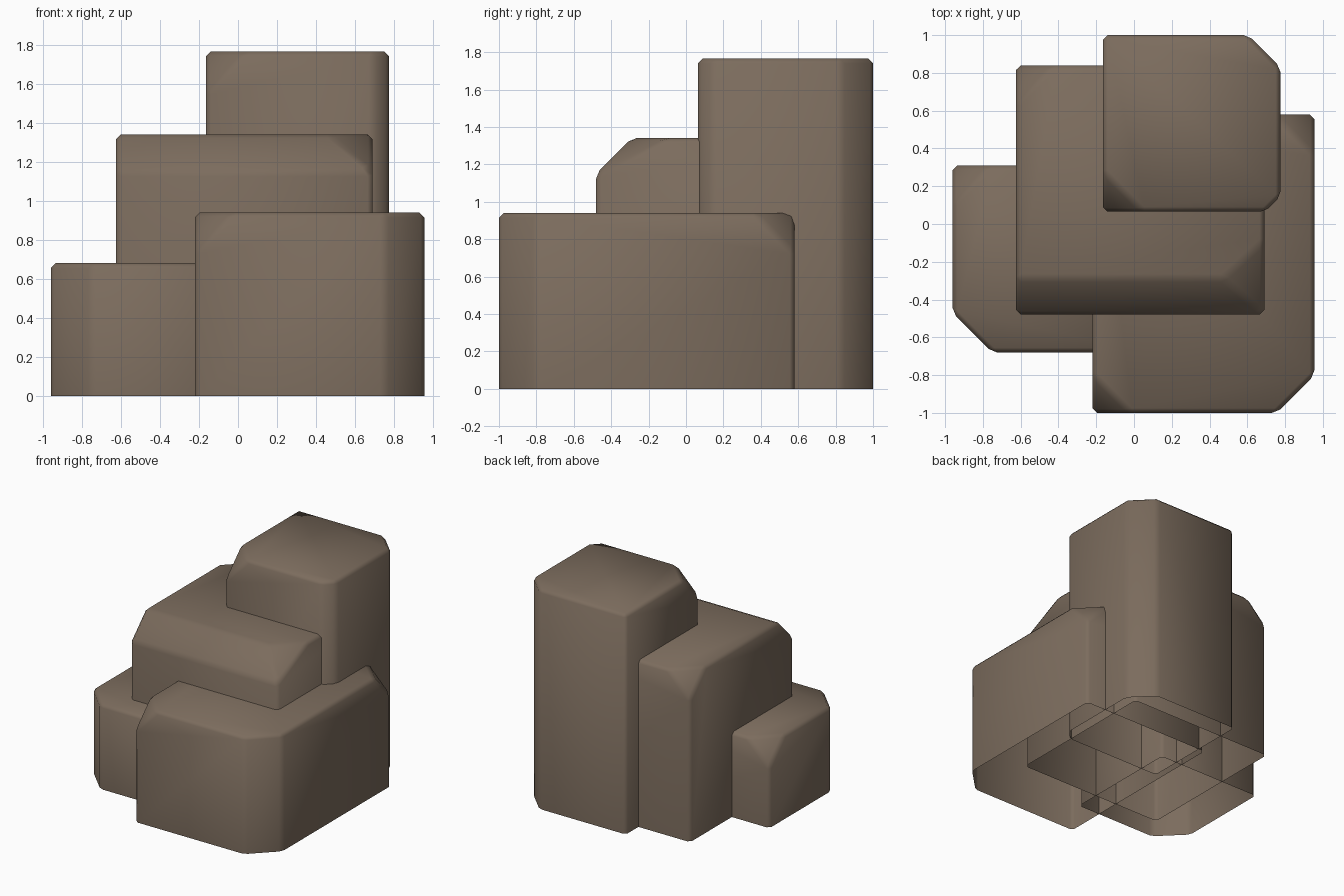
import bpy, bmesh
from mathutils import Vector

if "Cube" in bpy.data.objects:
    bpy.data.objects.remove(bpy.data.objects["Cube"])

stone = bpy.data.materials.new("brown_stone")
stone.diffuse_color = (0.2, 0.15, 0.11, 1)
stone.use_nodes = True
stone.node_tree.nodes["Principled BSDF"].inputs["Base Color"].default_value = stone.diffuse_color


def slice_off(bm, point, normal):
    """Cut away everything beyond a plane and close the cut."""
    geom = bm.verts[:] + bm.edges[:] + bm.faces[:]
    cut = bmesh.ops.bisect_plane(bm, geom=geom, dist=1e-5, plane_co=point,
                                 plane_no=normal, clear_outer=True)["geom_cut"]
    edges = [e for e in cut if isinstance(e, bmesh.types.BMEdge)]
    bmesh.ops.holes_fill(bm, edges=edges, sides=0)


def block(name, lo, hi, cuts, planes=()):
    """Box with an open bottom, sliced corners and softened edges.
    cuts: (sign x, sign y, sign z, depth); a zero sign makes an edge chamfer."""
    lo, hi = Vector(lo), Vector(hi)
    mid, size = (lo + hi) / 2, hi - lo
    bm = bmesh.new()
    bmesh.ops.create_cube(bm, size=1)
    for v in bm.verts:
        v.co = Vector(v.co[i] * size[i] + mid[i] for i in range(3))
    for sx, sy, sz, d in cuts:
        n = Vector((sx, sy, sz))
        corner = Vector(mid[i] + n[i] * size[i] / 2 for i in range(3))
        slice_off(bm, corner - n * d / n.length_squared, n)
    for point, normal in planes:
        slice_off(bm, point, normal)
    bmesh.ops.recalc_face_normals(bm, faces=bm.faces[:])
    bottom = [f for f in bm.faces if all(v.co.z < 1e-4 for v in f.verts)]
    bmesh.ops.delete(bm, geom=bottom, context='FACES')
    edges = [e for e in bm.edges if not e.is_boundary]
    bmesh.ops.bevel(bm, geom=edges, offset=0.025, offset_type='OFFSET',
                    segments=1, profile=0.5, affect='EDGES', clamp_overlap=True)
    for f in bm.faces:
        f.smooth = True
    me = bpy.data.meshes.new(name)
    bm.to_mesh(me)
    bm.free()
    me.materials.append(stone)
    ob = bpy.data.objects.new(name, me)
    bpy.context.collection.objects.link(ob)
    return ob


# wide front block
block("front_block", (-0.22, -1.0, 0), (0.955, 0.58, 0.94),
      [(1, -1, 0, 0.2), (-1, -1, 1, 0.2), (1, 1, 1, 0.21)])

# middle block: sloped front edge plus a slanted front right corner
p1, p2, p3 = Vector((0.69, -0.48, 1.15)), Vector((0.47, -0.29, 1.34)), Vector((0.69, -0.09, 1.34))
n = (p2 - p1).cross(p3 - p1)
if n.dot(Vector((1, -1, 1))) < 0:
    n.negate()
block("middle_block", (-0.625, -0.48, 0), (0.69, 0.84, 1.34),
      [(0, -1, 1, 0.19), (-1, 1, 1, 0.2)], [(p1, n)])

# tall back block
block("tall_block", (-0.165, 0.065, 0), (0.775, 1.0, 1.765),
      [(1, 1, 0, 0.17), (1, -1, 0, 0.08), (-1, -1, 1, 0.21)])

# low left block
block("low_block", (-0.96, -0.68, 0), (-0.02, 0.31, 0.68),
      [(-1, -1, 0, 0.21), (-1, 1, 1, 0.2)])
